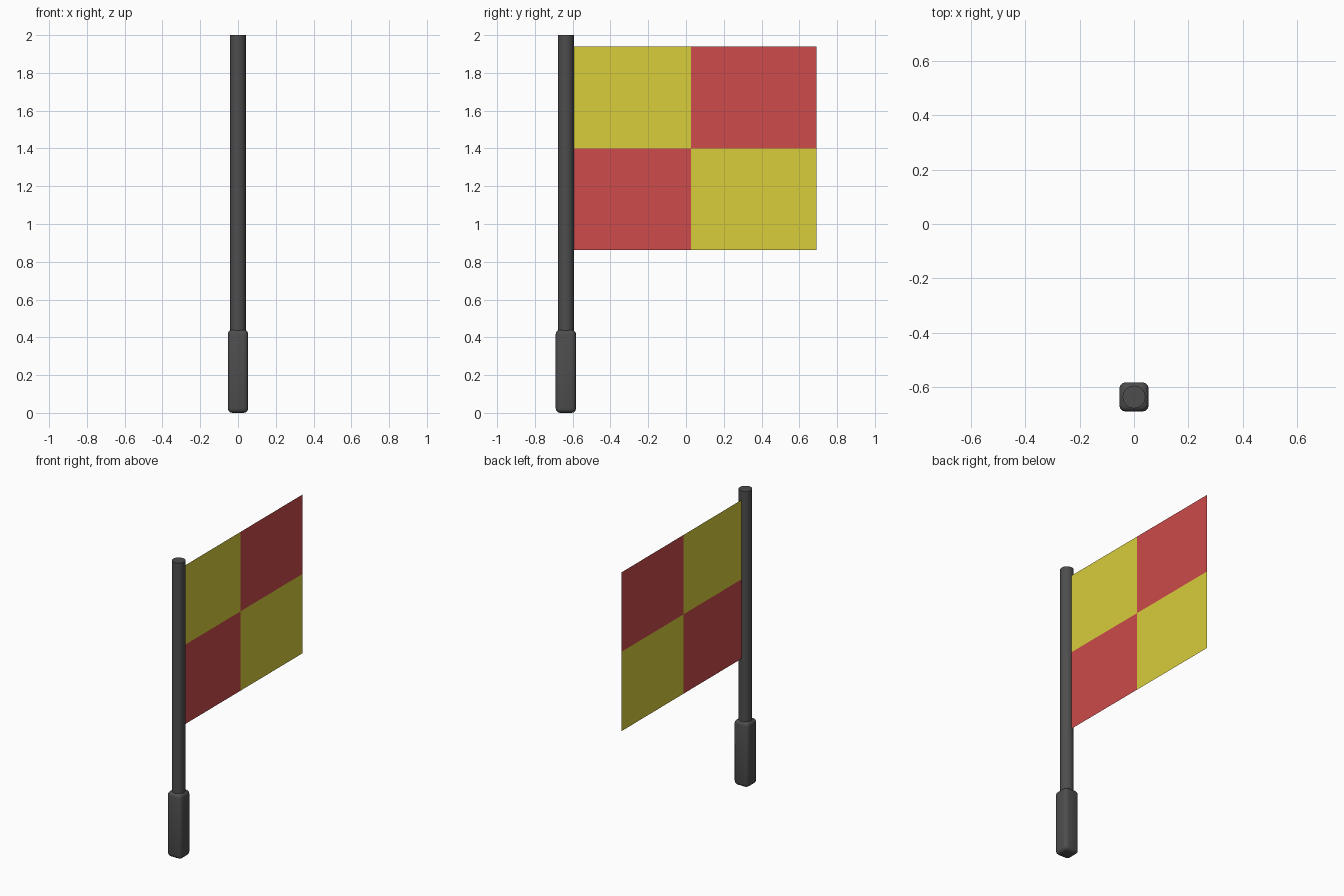
import bpy, bmesh

if "Cube" in bpy.data.objects:
    bpy.data.objects.remove(bpy.data.objects["Cube"])

POLE_Y = -0.636


def make_object(name, bm, smooth=True):
    mesh = bpy.data.meshes.new(name)
    bm.to_mesh(mesh)
    bm.free()
    obj = bpy.data.objects.new(name, mesh)
    bpy.context.collection.objects.link(obj)
    if smooth:
        bpy.ops.object.select_all(action='DESELECT')
        obj.select_set(True)
        bpy.context.view_layer.objects.active = obj
        bpy.ops.object.shade_smooth_by_angle(angle=0.6)
    return obj


def colour(name, rgb):
    mat = bpy.data.materials.new(name)
    mat.diffuse_color = (*rgb, 1)
    mat.use_nodes = True
    mat.node_tree.nodes["Principled BSDF"].inputs["Base Color"].default_value = mat.diffuse_color
    return mat


dark = colour("dark_grey", (0.075, 0.075, 0.075))
red = colour("red", (0.61, 0.07, 0.07))
yellow = colour("yellow", (0.69, 0.61, 0.045))

# Pole
bm = bmesh.new()
bmesh.ops.create_cone(bm, cap_ends=True, segments=16, radius1=0.042,
                      radius2=0.042, depth=1.6)
bmesh.ops.translate(bm, vec=(0, POLE_Y, 1.2), verts=bm.verts)
make_object("pole", bm).data.materials.append(dark)

# Rounded square grip
bm = bmesh.new()
bmesh.ops.create_cube(bm, size=1)
bmesh.ops.scale(bm, vec=(0.108, 0.108, 0.44), verts=bm.verts)
bmesh.ops.translate(bm, vec=(0, POLE_Y, 0.22), verts=bm.verts)
bmesh.ops.bevel(bm, geom=bm.edges[:], offset=0.024, segments=3,
                profile=0.5, affect='EDGES')
make_object("grip", bm).data.materials.append(dark)

# Flag: flat sheet of four panels, facing +x
ys = (POLE_Y, 0.027, 0.69)
zs = (0.863, 1.401, 1.939)
bm = bmesh.new()
grid = [[bm.verts.new((0, y, z)) for z in zs] for y in ys]
for i in range(2):
    for j in range(2):
        face = bm.faces.new((grid[i][j], grid[i + 1][j],
                             grid[i + 1][j + 1], grid[i][j + 1]))
        face.material_index = (i + j) % 2
flag = make_object("flag", bm, smooth=False)
flag.data.materials.append(red)
flag.data.materials.append(yellow)
